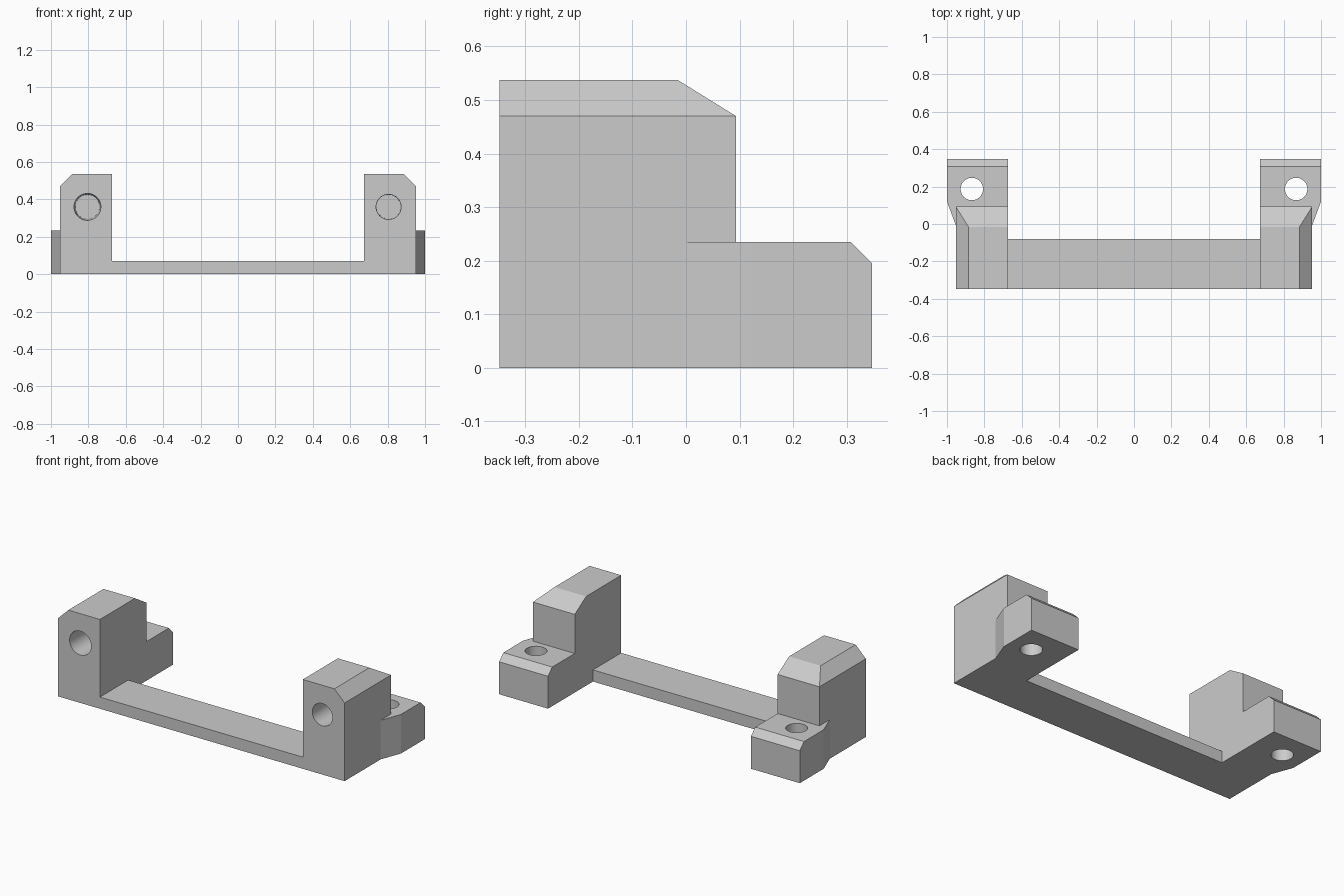
import bpy, bmesh
from mathutils import Vector

cube = bpy.data.objects.get("Cube")
if cube:
    bpy.data.objects.remove(cube)

grey = bpy.data.materials.new("plain_grey")
grey.use_nodes = True
grey.diffuse_color = (0.6, 0.6, 0.6, 1)
grey.node_tree.nodes["Principled BSDF"].inputs["Base Color"].default_value = (0.6, 0.6, 0.6, 1)


def finish(name, bm):
    bmesh.ops.recalc_face_normals(bm, faces=bm.faces)
    mesh = bpy.data.meshes.new(name)
    bm.to_mesh(mesh)
    bm.free()
    mesh.materials.append(grey)
    obj = bpy.data.objects.new(name, mesh)
    bpy.context.collection.objects.link(obj)
    return obj


def prism(outline, height):
    """Extrude a plan outline upward from the ground."""
    bm = bmesh.new()
    face = bm.faces.new([bm.verts.new((x, y, 0)) for x, y in outline])
    top = bmesh.ops.extrude_face_region(bm, geom=[face])["geom"]
    bmesh.ops.translate(bm, vec=(0, 0, height),
                        verts=[v for v in top if isinstance(v, bmesh.types.BMVert)])
    return bm


def chamfer(bm, point, normal):
    """Slice off everything beyond a plane and cap the cut."""
    cut = bmesh.ops.bisect_plane(bm, geom=bm.verts[:] + bm.edges[:] + bm.faces[:],
                                 plane_co=point, plane_no=normal, clear_outer=True)
    edges = [e for e in cut["geom_cut"] if isinstance(e, bmesh.types.BMEdge)]
    bmesh.ops.contextual_create(bm, geom=edges)


def combine(target, tool, operation):
    mod = target.modifiers.new("join", "BOOLEAN")
    mod.operation, mod.solver, mod.object = operation, "EXACT", tool
    bpy.ops.object.select_all(action="DESELECT")
    target.select_set(True)
    bpy.context.view_layer.objects.active = target
    bpy.ops.object.modifier_apply(modifier=mod.name)
    bpy.data.objects.remove(tool)


def drill(target, start, end, r1, r2):
    """Bore a round hole between two points."""
    start, end = Vector(start), Vector(end)
    bm = bmesh.new()
    bmesh.ops.create_cone(bm, cap_ends=True, segments=48, radius1=r1, radius2=r2,
                          depth=(end - start).length)
    turn = Vector((0, 0, 1)).rotation_difference(end - start).to_matrix()
    bmesh.ops.rotate(bm, verts=bm.verts, matrix=turn)
    bmesh.ops.translate(bm, verts=bm.verts, vec=(start + end) / 2)
    combine(target, finish("hole_cutter", bm), "DIFFERENCE")


INNER, SIDE, FRONT, STEP, BACK = 0.675, 0.953, -0.348, 0.093, 0.347
TOP, SHOULDER, FOOT = 0.537, 0.47, 0.235

for name, s, bore in (("left_bracket", 1, 0.067), ("right_bracket", -1, 0.072)):
    # Upright post with sloped outer and rear top edges
    bm = prism([(s * INNER, FRONT), (s * SIDE, FRONT), (s * SIDE, STEP), (s * INNER, STEP)], TOP)
    drop = TOP - SHOULDER
    chamfer(bm, (s * SIDE, 0, SHOULDER), (s * drop, 0, 0.068))
    chamfer(bm, (0, STEP, SHOULDER), (0, drop, 0.108))
    post = finish(name, bm)

    # Rear foot, flaring outward, with a bevelled back edge
    bm = prism([(s * INNER, -0.1), (s * 0.9, -0.1), (s * SIDE, -0.005),
                (s * 1.0, 0.12), (s * 1.0, BACK), (s * INNER, BACK)], FOOT)
    chamfer(bm, (0, BACK, FOOT - 0.04), (0, 1, 1))
    combine(post, finish("foot", bm), "UNION")

    # Blind front bore and vertical screw hole
    drill(post, (s * 0.805, FRONT - 0.01, 0.36), (s * 0.805, 0.0, 0.36), bore, 0.065)
    drill(post, (s * 0.867, 0.187, -0.1), (s * 0.867, 0.187, 0.4), 0.06, 0.06)
    bpy.ops.object.shade_smooth_by_angle(angle=0.35)

# Thin bar joining the two brackets
finish("crossbar", prism([(-INNER, FRONT), (INNER, FRONT), (INNER, -0.08), (-INNER, -0.08)], 0.07))
